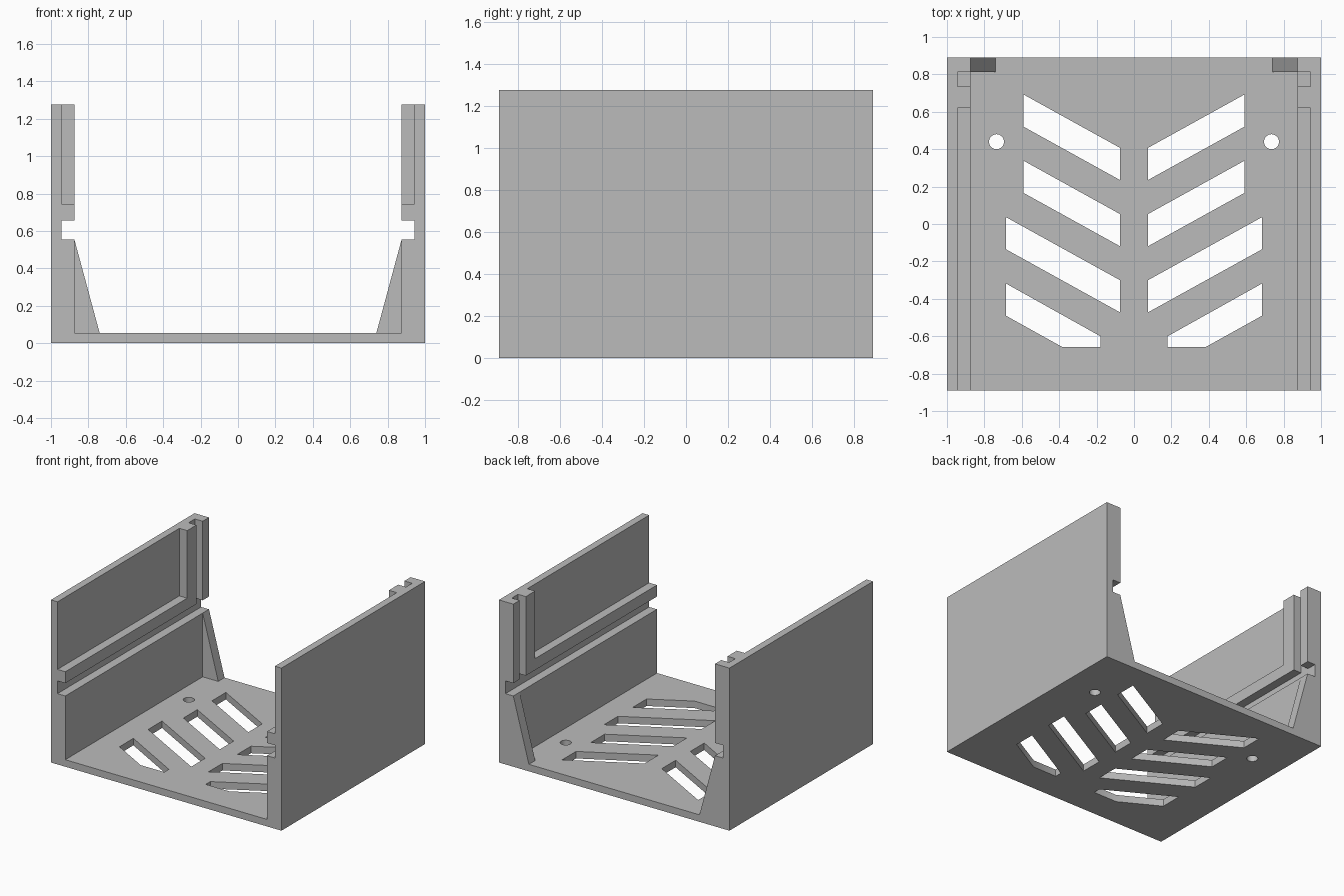
import bpy
import bmesh
import math
from mathutils import Vector

if "Cube" in bpy.data.objects:
    bpy.data.objects.remove(bpy.data.objects["Cube"], do_unlink=True)

grey = bpy.data.materials.new("plain grey")
grey.use_nodes = True
colour = (0.5, 0.5, 0.5, 1)
grey.diffuse_color = colour
grey.node_tree.nodes["Principled BSDF"].inputs["Base Color"].default_value = colour

DEPTH = 0.89     # half length along y
OUTER = 1.0      # outside of the walls
INNER = 0.875    # inside of the walls
RECESS = 0.943   # bottom of grooves and pockets
TOP = 1.275
FLOOR = 0.055
LEDGE = 0.555    # groove bottom
RAIL = 0.655     # groove top


def prism(name, points, start, end):
    """Extrude a closed polygon of 3D points from offset start to end."""
    bm = bmesh.new()
    face = bm.faces.new([bm.verts.new(Vector(p) + Vector(start)) for p in points])
    moved = bmesh.ops.extrude_face_region(bm, geom=[face])["geom"]
    verts = [g for g in moved if isinstance(g, bmesh.types.BMVert)]
    bmesh.ops.translate(bm, verts=verts, vec=Vector(end) - Vector(start))
    bmesh.ops.recalc_face_normals(bm, faces=bm.faces)
    mesh = bpy.data.meshes.new(name)
    bm.to_mesh(mesh)
    bm.free()
    mesh.materials.append(grey)
    obj = bpy.data.objects.new(name, mesh)
    bpy.context.collection.objects.link(obj)
    return obj


def along_y(name, xz, y0, y1):
    return prism(name, [(x, 0, z) for x, z in xz], (0, y0, 0), (0, y1, 0))


def along_z(name, xy, z0, z1):
    return prism(name, [(x, y, 0) for x, y in xy], (0, 0, z0), (0, 0, z1))


def combine(body, tool, operation):
    """Apply a boolean and discard its tool."""
    mod = body.modifiers.new(operation.lower(), "BOOLEAN")
    mod.operation = operation
    mod.solver = "EXACT"
    mod.object = tool
    bpy.context.view_layer.objects.active = body
    bpy.ops.object.modifier_apply(modifier=mod.name)
    bpy.data.objects.remove(tool, do_unlink=True)


def rect(x0, x1, y0, y1):
    return [(x0, y0), (x1, y0), (x1, y1), (x0, y1)]


# U-shaped body with a groove along each wall
half = [(OUTER, 0), (OUTER, TOP), (INNER, TOP), (INNER, RAIL), (RECESS, RAIL),
        (RECESS, LEDGE), (INNER, LEDGE), (INNER, FLOOR)]
tray = along_y("open_tray", half + [(-x, z) for x, z in reversed(half)], -DEPTH, DEPTH)

# Floor vents: inner x, outer x, height of the upper outer corner
SLOPE = 0.553
WIDTH = 0.172
vents = [(0.075, 0.59, 0.692), (0.075, 0.59, 0.338), (0.075, 0.685, 0.037)]

for side in (1, -1):
    def mirror(points):
        return [(side * x, v) for x, v in points]

    # Sloping gusset at the back of each wall
    gusset = along_y("gusset", mirror([(0.74, FLOOR), (INNER, LEDGE), (0.91, LEDGE),
                                       (0.91, 0.03), (0.74, 0.03)]), 0.812, DEPTH)
    combine(tray, gusset, "UNION")

    # Wide wall pocket, then the narrow upright slot behind it
    pocket = along_z("pocket", mirror(rect(0.8, RECESS, -1, 0.62)), 0.745, 1.5)
    combine(tray, pocket, "DIFFERENCE")
    slot = along_z("slot", mirror(rect(0.8, RECESS, 0.735, 0.812)), 0.6, 1.5)
    combine(tray, slot, "DIFFERENCE")

    # Slanted vents
    for inner, outer, high in vents:
        low = high - SLOPE * (outer - inner)
        shape = [(inner, low), (outer, high), (outer, high - WIDTH), (inner, low - WIDTH)]
        combine(tray, along_z("vent", mirror(shape), -0.1, 0.2), "DIFFERENCE")

    # Front vent with its tip cut straight
    tip = [(0.18, -0.6), (0.685, -0.318), (0.685, -0.49), (0.385, -0.657), (0.18, -0.657)]
    combine(tray, along_z("front_vent", mirror(tip), -0.1, 0.2), "DIFFERENCE")

    # Round screw hole
    ring = [(0.735 + 0.04 * math.cos(a), 0.44 + 0.04 * math.sin(a))
            for a in (i * math.tau / 32 for i in range(32))]
    combine(tray, along_z("screw_hole", mirror(ring), -0.1, 0.2), "DIFFERENCE")

# Smooth the holes while keeping every corner sharp
bpy.ops.object.select_all(action="DESELECT")
tray.select_set(True)
bpy.context.view_layer.objects.active = tray
bpy.ops.object.shade_smooth_by_angle(angle=math.radians(30))
